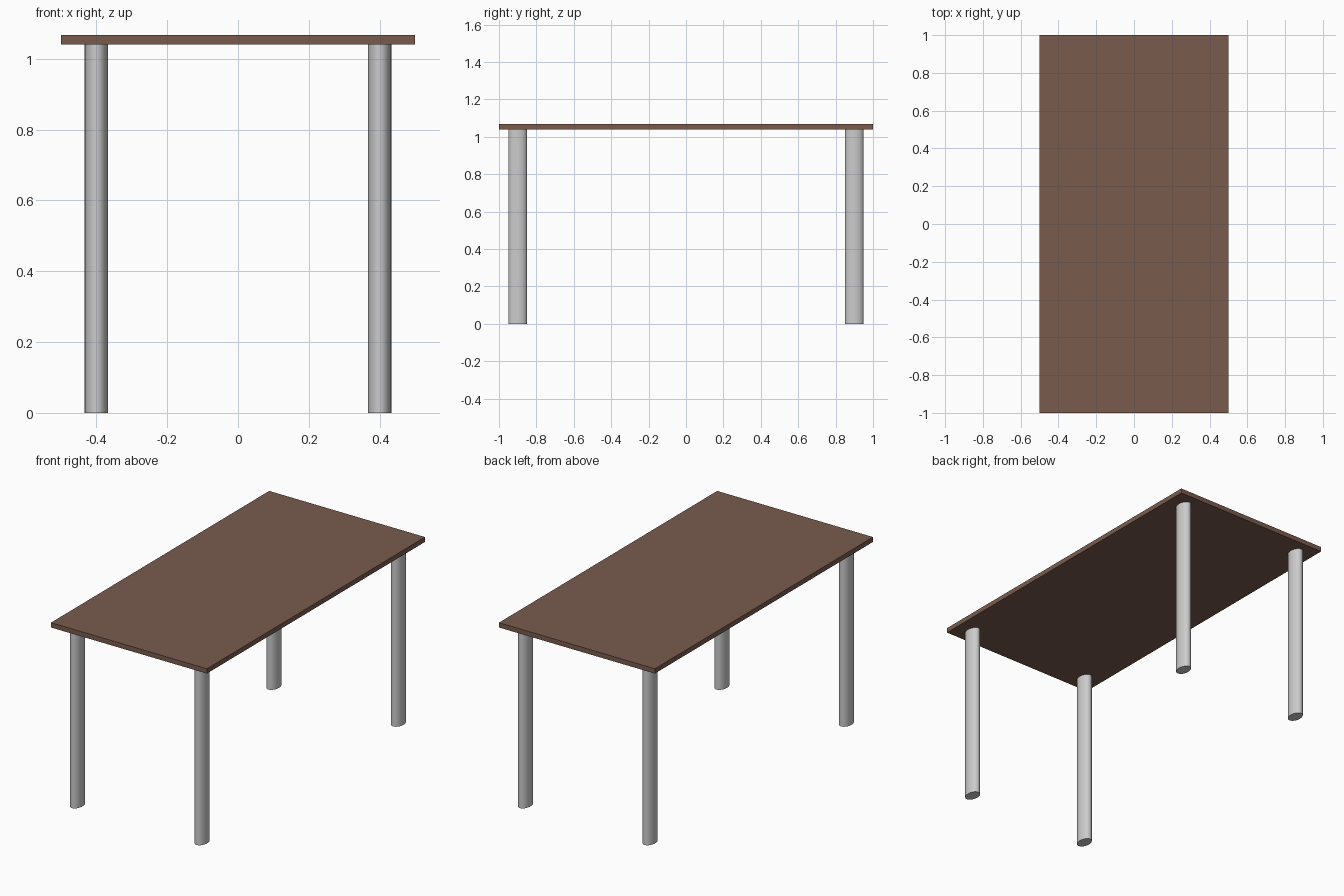
import bpy

if "Cube" in bpy.data.objects:
    bpy.data.objects.remove(bpy.data.objects["Cube"])

LEG_H, TOP_T = 1.04, 0.028

# Tabletop: thin brown slab
bpy.ops.mesh.primitive_cube_add(size=1, location=(0, 0, LEG_H + TOP_T / 2))
top = bpy.context.object
top.name = "tabletop"
top.scale = (1.0, 2.0, TOP_T)
bpy.ops.object.transform_apply(location=False, rotation=False, scale=True)
brown = bpy.data.materials.new("brown_wood")
brown.diffuse_color = (0.19, 0.105, 0.075, 1)
brown.use_nodes = True
brown.node_tree.nodes["Principled BSDF"].inputs["Base Color"].default_value = brown.diffuse_color
top.data.materials.append(brown)


# Legs: smooth oval columns, one near each corner
def add_leg(name, x, y):
    bpy.ops.mesh.primitive_cylinder_add(vertices=32, radius=1, depth=LEG_H,
                                        location=(x, y, LEG_H / 2))
    leg = bpy.context.object
    leg.name = name
    leg.scale = (0.033, 0.05, 1)
    bpy.ops.object.transform_apply(location=False, rotation=False, scale=True)
    bpy.ops.object.shade_smooth_by_angle()


for end, y in (("front", -0.9), ("back", 0.9)):
    for side, x in (("left", -0.4), ("right", 0.4)):
        add_leg(f"{end}_{side}_leg", x, y)
